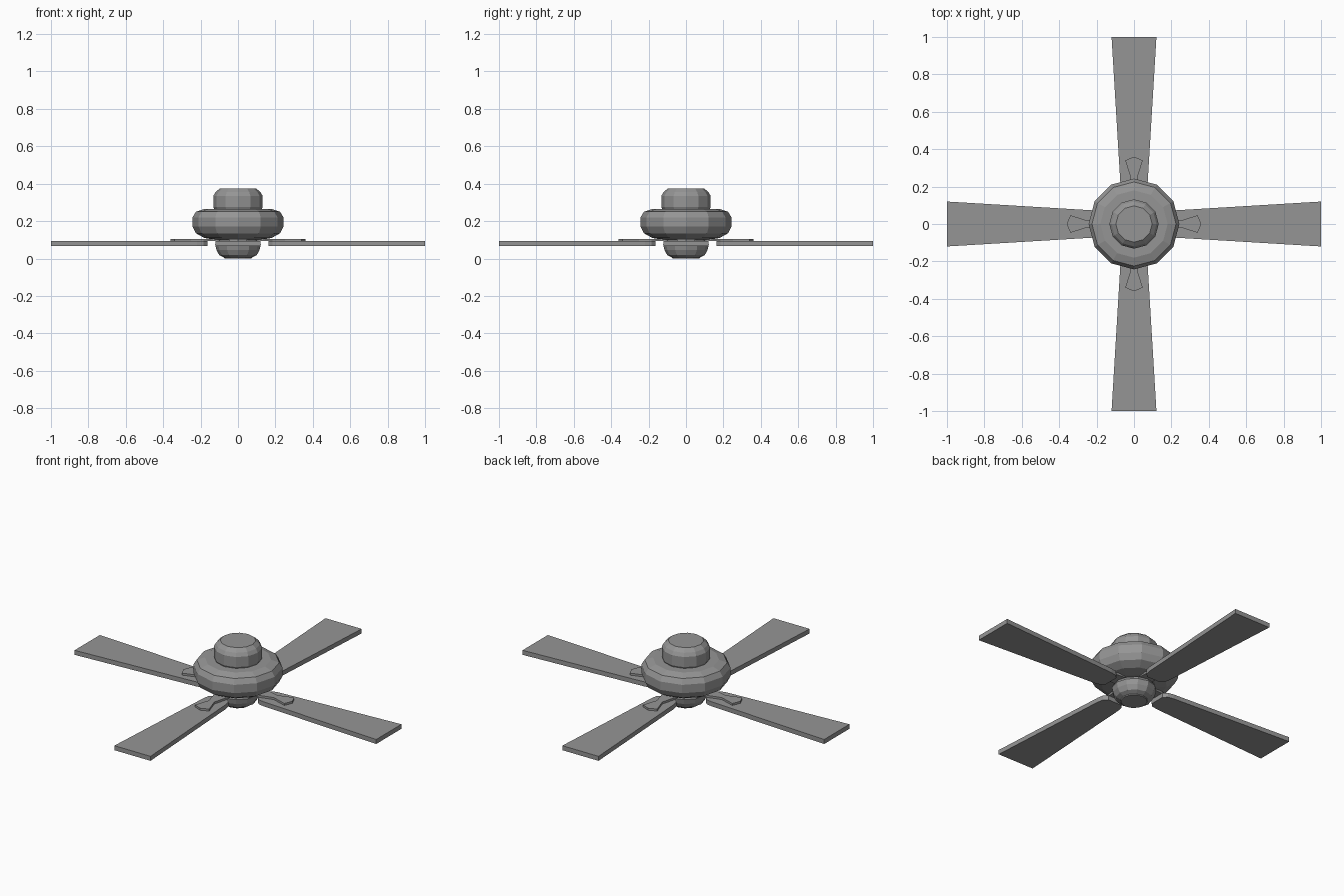
import bpy
import bmesh
from math import cos, sin, pi

cube = bpy.data.objects.get("Cube")
if cube:
    bpy.data.objects.remove(cube)

grey = bpy.data.materials.new("mid grey")
grey.use_nodes = True
colour = (0.3, 0.3, 0.3, 1)
grey.diffuse_color = colour
grey.node_tree.nodes["Principled BSDF"].inputs["Base Color"].default_value = colour


def finish(name, bm):
    bmesh.ops.recalc_face_normals(bm, faces=bm.faces)
    mesh = bpy.data.meshes.new(name)
    bm.to_mesh(mesh)
    bm.free()
    mesh.materials.append(grey)
    obj = bpy.data.objects.new(name, mesh)
    bpy.context.collection.objects.link(obj)
    return obj


def turned(name, profile, sides=12):
    """Closed faceted solid from (radius, height) pairs, bottom to top."""
    bm = bmesh.new()
    rings = [[bm.verts.new((r * cos(2 * pi * i / sides), r * sin(2 * pi * i / sides), z))
              for i in range(sides)] for r, z in profile]
    for low, high in zip(rings, rings[1:]):
        for i in range(sides):
            j = (i + 1) % sides
            bm.faces.new((low[i], low[j], high[j], high[i]))
    bm.faces.new(rings[0])
    bm.faces.new(rings[-1])
    return finish(name, bm)


def plate(name, half_outline, bottom, top, angle):
    """Flat plate mirrored about its long axis, turned around the hub."""
    outline = half_outline + [(x, -y) for x, y in reversed(half_outline) if y > 0]
    bm = bmesh.new()
    face = bm.faces.new([bm.verts.new((x, y, bottom)) for x, y in outline])
    new = bmesh.ops.extrude_face_region(bm, geom=[face])["geom"]
    bmesh.ops.translate(bm, vec=(0, 0, top - bottom),
                        verts=[v for v in new if isinstance(v, bmesh.types.BMVert)])
    obj = finish(name, bm)
    obj.rotation_euler.z = angle
    return obj


# Body: ceiling cup, motor housing and lower bowl
turned("ceiling_cup", [(0.12, 0.25), (0.132, 0.275), (0.132, 0.335), (0.12, 0.355), (0.097, 0.375)])
turned("motor_housing", [(0.12, 0.1), (0.18, 0.11), (0.225, 0.135), (0.243, 0.17),
                         (0.243, 0.22), (0.225, 0.25), (0.18, 0.265)])
turned("lower_bowl", [(0.075, 0.005), (0.1, 0.018), (0.115, 0.045),
                      (0.122, 0.075), (0.115, 0.09), (0.09, 0.105)])
turned("bottom_cap", [(0.072, 0), (0.075, 0.006)])

# Four blades, each with a bracket on top
blade = [(0.163, 0.045), (0.185, 0.066), (0.22, 0.073), (1, 0.12)]
bracket = [(0.1, 0.045), (0.17, 0.04), (0.25, 0.018), (0.34, 0.047), (0.36, 0)]
for i, side in enumerate(("left", "back", "right", "front")):
    plate("blade_" + side, blade, 0.066, 0.093, i * pi / 2)
    plate("bracket_" + side, bracket, 0.093, 0.105, i * pi / 2)
